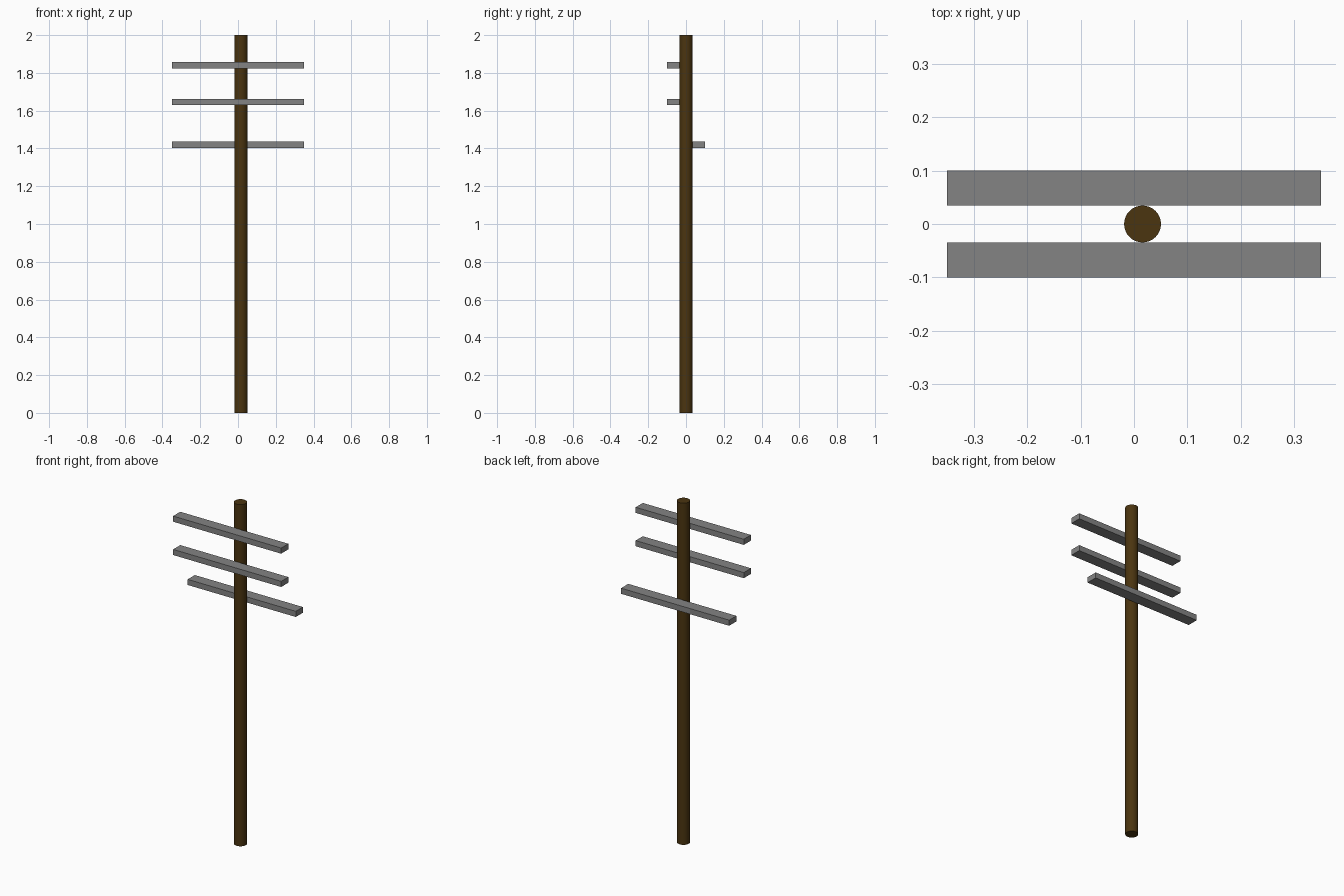
import bpy

if "Cube" in bpy.data.objects:
    bpy.data.objects.remove(bpy.data.objects["Cube"])


def material(name, rgb):
    m = bpy.data.materials.new(name)
    m.diffuse_color = (*rgb, 1.0)
    m.use_nodes = True
    m.node_tree.nodes["Principled BSDF"].inputs["Base Color"].default_value = m.diffuse_color
    return m


wood = material("dark brown wood", (0.070, 0.035, 0.005))
grey = material("grey metal", (0.23, 0.23, 0.23))

R = 0.0345          # pole radius
POLE_X = 0.016      # pole sits slightly off centre
ARM = (0.70, 0.066, 0.033)

# Pole
bpy.ops.mesh.primitive_cylinder_add(vertices=32, radius=R, depth=2.0,
                                    location=(POLE_X, 0, 1.0))
pole = bpy.context.object
pole.name = "pole"
pole.data.materials.append(wood)
bpy.ops.object.shade_smooth_by_angle()

# Crossarms: two on the front of the pole, one on the back
for name, side, z in (("upper_crossarm", -1, 1.841),
                      ("middle_crossarm", -1, 1.646),
                      ("lower_crossarm", 1, 1.419)):
    bpy.ops.mesh.primitive_cube_add(size=1, location=(0, side * (R + ARM[1] / 2), z))
    arm = bpy.context.object
    arm.name = name
    arm.scale = ARM
    bpy.ops.object.transform_apply(location=False, rotation=False, scale=True)
    arm.data.materials.append(grey)
